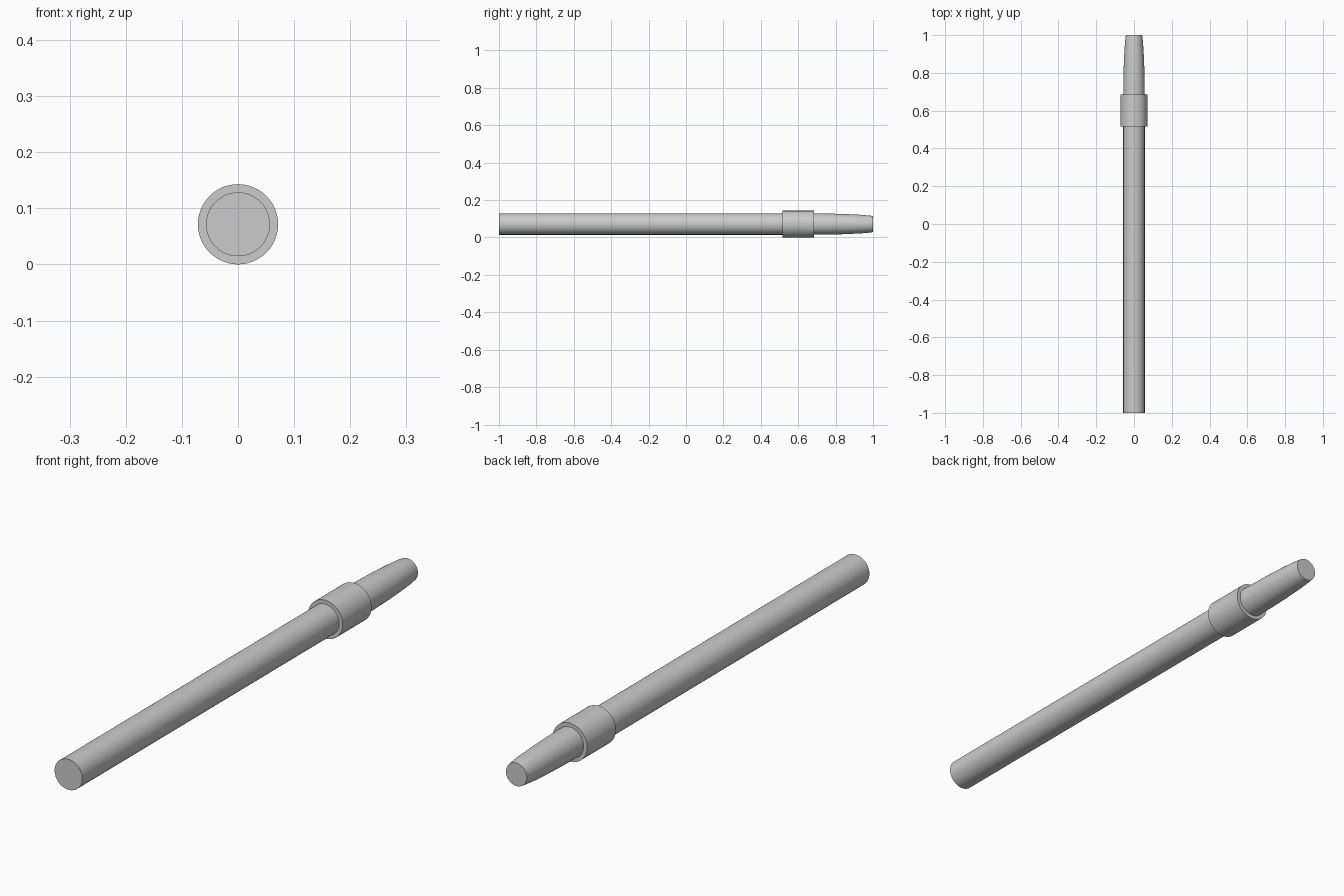
import bpy, bmesh, math

if "Cube" in bpy.data.objects:
    bpy.data.objects.remove(bpy.data.objects["Cube"])

AXIS_Z = 0.0715
SIDES = 48


def lathe(name, profile):
    """Spin (y, radius) points around the long axis; flat caps close both ends."""
    bm = bmesh.new()
    rings = []
    for y, r in profile:
        rings.append([bm.verts.new((r * math.cos(a), y, AXIS_Z + r * math.sin(a)))
                      for a in (2 * math.pi * i / SIDES for i in range(SIDES))])
    for a, b in zip(rings, rings[1:]):
        for i in range(SIDES):
            j = (i + 1) % SIDES
            bm.faces.new((a[i], a[j], b[j], b[i]))
    bm.faces.new(rings[0])
    bm.faces.new(rings[-1])
    bmesh.ops.recalc_face_normals(bm, faces=bm.faces)
    mesh = bpy.data.meshes.new(name)
    bm.to_mesh(mesh)
    bm.free()
    obj = bpy.data.objects.new(name, mesh)
    bpy.context.collection.objects.link(obj)
    bpy.ops.object.select_all(action='DESELECT')
    obj.select_set(True)
    bpy.context.view_layer.objects.active = obj
    bpy.ops.object.shade_smooth_by_angle(angle=math.radians(30))
    return obj


# Long straight shaft with a gently curved, blunt tapered tip
lathe("shaft", [(-1.0, 0.057), (0.68, 0.057), (0.76, 0.0562), (0.83, 0.0545),
                (0.89, 0.052), (0.94, 0.0492), (0.975, 0.0463), (1.0, 0.043)])

# Wider collar around the shaft
lathe("collar", [(0.515, AXIS_Z), (0.685, AXIS_Z)])
